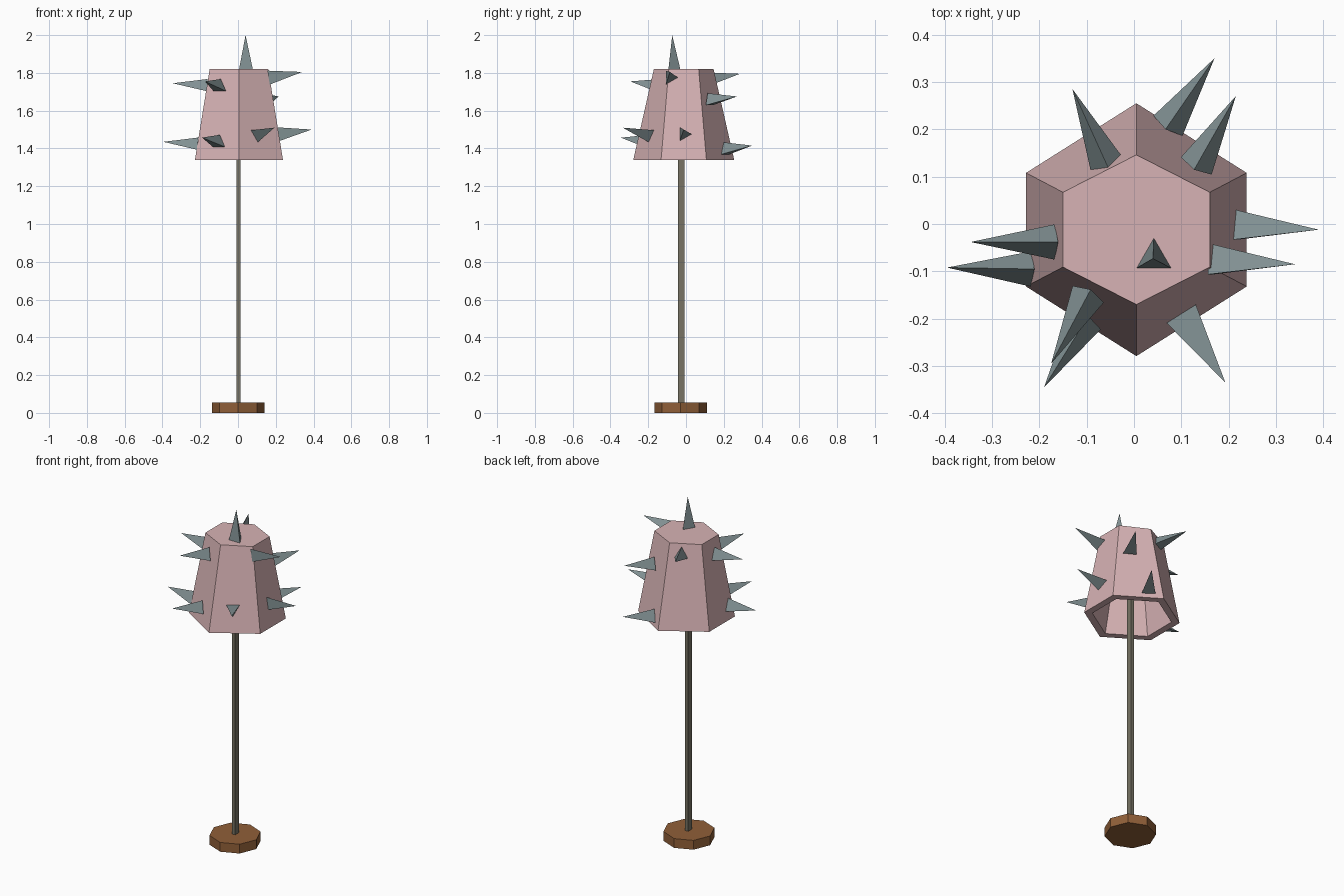
import bpy
import bmesh
from math import sqrt
from mathutils import Vector, Matrix

cube = bpy.data.objects.get("Cube")
if cube:
    bpy.data.objects.remove(cube, do_unlink=True)


def make_material(name, rgb):
    mat = bpy.data.materials.new(name)
    mat.use_nodes = True
    colour = (*rgb, 1)
    mat.diffuse_color = colour
    mat.node_tree.nodes["Principled BSDF"].inputs["Base Color"].default_value = colour
    return mat


pink = make_material("dusty pink", (0.68, 0.45, 0.46))
grey = make_material("blue grey", (0.22, 0.28, 0.29))
wood = make_material("brown wood", (0.28, 0.115, 0.04))
metal = make_material("dull metal", (0.19, 0.175, 0.13))


def make_object(name, bm, mat):
    bmesh.ops.recalc_face_normals(bm, faces=bm.faces)
    mesh = bpy.data.meshes.new(name)
    bm.to_mesh(mesh)
    bm.free()
    mesh.materials.append(mat)
    obj = bpy.data.objects.new(name, mesh)
    bpy.context.collection.objects.link(obj)
    return obj


def hexagon(bm, half_x, point_y, side_y, z, scale=1.0):
    """Ring of six points with corners at the front and back."""
    outline = [(0, -point_y), (half_x, -side_y), (half_x, side_y),
               (0, point_y), (-half_x, side_y), (-half_x, -side_y)]
    return [bm.verts.new((0.005 + x * scale, -0.012 + y * scale, z)) for x, y in outline]


# Shade: hollow six-sided frustum, open at the bottom
bm = bmesh.new()
bottom = (0.233, 0.267, 0.12)
top = (0.155, 0.158, 0.079)
rings = [hexagon(bm, *top, 1.78, 0.8), hexagon(bm, *bottom, 1.34, 0.83),
         hexagon(bm, *bottom, 1.34), hexagon(bm, *top, 1.82)]
for low, high in zip(rings, rings[1:]):
    for i in range(6):
        j = (i + 1) % 6
        bm.faces.new((low[i], low[j], high[j], high[i]))
bm.faces.new(rings[0])
bm.faces.new(rings[-1])
make_object("lamp_shade", bm, pink)

# Foot: octagonal slab with corners on the axes
bm = bmesh.new()
bmesh.ops.create_cone(bm, cap_ends=True, segments=8, radius1=0.139, radius2=0.139, depth=0.055,
                      matrix=Matrix.Translation((0.001, -0.029, 0.0275)))
make_object("foot", bm, wood)

# Pole: slim bar running up inside the shade
bm = bmesh.new()
bmesh.ops.create_cube(bm, size=1, matrix=Matrix.Translation((0.002, -0.026, 0.915))
                      @ Matrix.Diagonal((0.02, 0.034, 1.74, 1)))
make_object("pole", bm, metal)


def spike(name, base, tip, corner, radius=0.043):
    """Three-sided spike; corner is the direction of one base corner."""
    base, tip = Vector(base), Vector(tip)
    axis = (tip - base).normalized()
    u = Vector(corner)
    u = (u - axis * u.dot(axis)).normalized()
    v = axis.cross(u)
    bm = bmesh.new()
    ring = [bm.verts.new(base + (u * a + v * b) * radius)
            for a, b in ((1, 0), (-0.5, sqrt(0.75)), (-0.5, -sqrt(0.75)))]
    apex = bm.verts.new(tip)
    bm.faces.new(ring)
    for i in range(3):
        bm.faces.new((ring[i], ring[(i + 1) % 3], apex))
    make_object(name, bm, grey)


# Spikes around the shade
UP, DOWN, BACK = (0, 0, 1), (0, 0, -1), (0, 1, 0)
spike("top_spike", (0.042, -0.072, 1.815), (0.04, -0.073, 2.0), BACK)
spike("left_low_spike", (0.21, -0.012, 1.475), (0.39, -0.012, 1.5), BACK)
spike("left_high_spike", (0.162, -0.085, 1.775), (0.34, -0.085, 1.805), BACK)
spike("back_left_high_spike", (0.13, 0.12, 1.65), (0.215, 0.27, 1.675), UP)
spike("back_left_low_spike", (0.07, 0.205, 1.39), (0.17, 0.35, 1.415), UP)
spike("back_right_high_spike", (-0.055, 0.12, 1.76), (-0.13, 0.285, 1.795), UP)
spike("right_high_spike", (-0.165, -0.038, 1.725), (-0.345, -0.038, 1.745), UP)
spike("right_low_spike", (-0.215, -0.095, 1.415), (-0.395, -0.092, 1.435), UP)
spike("front_right_high_spike", (-0.095, -0.145, 1.725), (-0.175, -0.295, 1.755), UP)
spike("front_right_low_spike", (-0.1, -0.2, 1.43), (-0.19, -0.345, 1.457), UP)
spike("front_left_low_spike", (0.1, -0.19, 1.475), (0.193, -0.335, 1.51), DOWN)

# Flat triangular patch on the back right panel
centre = Vector((-0.098, 0.158, 1.455))
across = Vector((0.233, 0.147, 0)).normalized()
rise = Vector((0.039, -0.069, 0.48)).normalized()
out = rise.cross(across).normalized()
if out.y < 0:
    out = -out
bm = bmesh.new()
corners = [(0, 0.042), (-0.037, -0.021), (0.037, -0.021)]
layers = [[bm.verts.new(centre + across * a + rise * b + out * d) for a, b in corners]
          for d in (-0.003, 0.003)]
for layer in layers:
    bm.faces.new(layer)
for i in range(3):
    j = (i + 1) % 3
    bm.faces.new((layers[0][i], layers[0][j], layers[1][j], layers[1][i]))
make_object("shade_patch", bm, pink)
